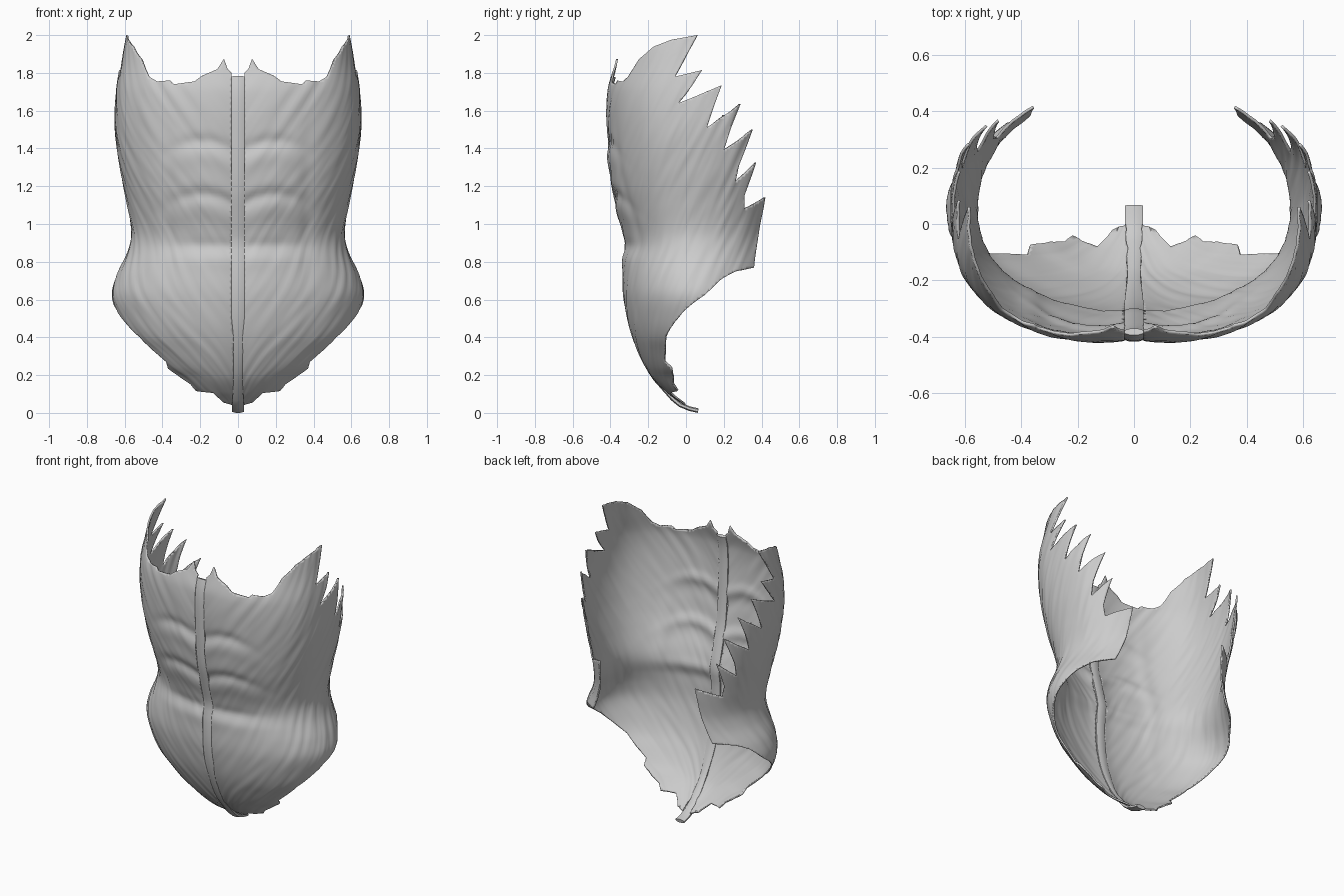
import bpy, bmesh, math
from mathutils import Vector, noise
from mathutils.geometry import delaunay_2d_cdt

cube = bpy.data.objects.get("Cube")
if cube:
    bpy.data.objects.remove(cube)

mat = bpy.data.materials.new("pale_grey")
mat.use_nodes = True
GREY = (0.6, 0.6, 0.6, 1)
mat.diffuse_color = GREY
mat.node_tree.nodes["Principled BSDF"].inputs["Base Color"].default_value = GREY

# Torso profiles by height: half width, front depth and squareness of the section
WIDTH = [(0, .08), (.06, .16), (.11, .255), (.19, .345), (.235, .417), (.33, .517), (.4, .585),
         (.5, .635), (.62, .667), (.72, .645), (.85, .585), (.95, .565), (1.1, .585), (1.3, .625),
         (1.5, .65), (1.7, .645), (1.9, .61), (2.02, .585)]
FRONT = [(0, .03), (.05, -.03), (.1, -.1), (.2, -.195), (.4, -.29), (.6, -.335), (.8, -.34),
         (.9, -.33), (1.05, -.365), (1.2, -.4), (1.45, -.42), (1.7, -.42), (1.85, -.38), (2.02, -.34)]
POWER = [(0, 2.1), (.6, 2.05), (.9, 2.1), (1.2, 2.3), (1.5, 2.5), (2.02, 2.7)]
MID, BACK = .05, .44
STRETCH, STEP = .6, .018


def curve(table, z):
    """Smooth interpolation through a (height, value) table."""
    z = min(max(z, table[0][0]), table[-1][0])
    i = next(k for k in range(len(table) - 1) if z <= table[k + 1][0])
    def slope(k):
        a, b = table[max(k - 1, 0)], table[min(k + 1, len(table) - 1)]
        return (b[1] - a[1]) / (b[0] - a[0])
    (z0, v0), (z1, v1) = table[i], table[i + 1]
    d = z1 - z0
    t = (z - z0) / d
    return ((1 + 2 * t) * (1 - t) ** 2 * v0 + t * (1 - t) ** 2 * d * slope(i)
            + t * t * (3 - 2 * t) * v1 - t * t * (1 - t) * d * slope(i + 1))


def other(v, z):
    n = curve(POWER, z)
    return max(0, 1 - abs(v) ** n) ** (1 / n)


def by_x(x, z):
    """Pattern point on the front half at a given x."""
    v = min(x / curve(WIDTH, z), 1)
    return Vector((math.atan2(v, other(v, z)) * STRETCH, z))


def by_y(y, z):
    """Pattern point at a given depth."""
    depth = MID - curve(FRONT, z) if y < MID else BACK
    v = max(-1, min(1, (MID - y) / depth))
    return Vector((math.atan2(other(v, z), v) * STRETCH, z))


def bump(v, centre, size):
    return math.exp(-((v - centre) / size) ** 2)


def relief(x, z, p):
    """Muscle segments, furrows and fine slanted fibres."""
    h = 0
    if p.x < .95:
        inner = 1 / (1 + math.exp((x - .3) / .045))
        arch = .05 * (1 - ((x - .2) / .17) ** 2)
        for level, depth, bend in ((.88, .008, .1), (1.11, .014, 1), (1.39, .012, 1)):
            line = level + arch * bend
            h -= depth * inner * bump(z, line, .035)
            h += depth * .5 * inner * bump(z, line - .08, .05)
        h -= .008 * bump(x, .37, .04) * bump(z, 1.05, .4) + .01 * bump(x, 0, .07)
    along, across = p.x * .55 + p.y * .83, p.y * .55 - p.x * .83
    return h + .005 * noise.noise(Vector((across * 28, along * 3, 0)))


def place(p):
    """Wrap a pattern point around the torso."""
    a, z = p.x / STRETCH, p.y
    s, c = math.sin(a), math.cos(a)
    n = curve(POWER, z)
    r = (abs(s) ** n + abs(c) ** n) ** (-1 / n)
    depth = MID - curve(FRONT, z) if c > 0 else BACK
    x, y = curve(WIDTH, z) * r * s, MID - depth * r * c
    h = relief(x, z, p)
    return Vector((max(x + h * s, .02), y - h * c, z))


def finish(ob):
    ob.data.materials.append(mat)
    bpy.context.view_layer.objects.active = ob
    ob.select_set(True)
    bpy.ops.object.shade_smooth_by_angle(angle=math.radians(50))
    ob.select_set(False)


# Outline of one half: midline, lower hem, back flap, teeth, top rim
corners = [by_x(.034 if z > 4 else .024, z / 10) for z in range(17, 0, -1)]
corners += [by_x(*q) for q in ((.03, .04), (.08, .055), (.13, .105), (.22, .115), (.25, .15),
                               (.3, .185), (.37, .235), (.38, .27), (.45, .33), (.52, .4),
                               (.6, .48), (.645, .545))]
corners += [by_y(*q) for q in ((.1, .625), (.19, .71), (.26, .75), (.36, .77), (.375, .89), (.42, 1.14),
                               (.31, 1.08), (.31, 1.15), (.37, 1.325), (.26, 1.22), (.28, 1.31),
                               (.355, 1.5), (.2, 1.39), (.24, 1.51), (.29, 1.635), (.11, 1.51), (.15, 1.63),
                               (.19, 1.735), (-.04, 1.64), (.03, 1.73), (.085, 1.815), (-.06, 1.78),
                               (0, 1.89), (.06, 2), (-.08, 1.975), (-.17, 1.94), (-.25, 1.87))]
corners += [by_x(*q) for q in ((.47, 1.78), (.43, 1.755), (.36, 1.76), (.34, 1.74), (.23, 1.755),
                               (.19, 1.785), (.11, 1.82), (.075, 1.875), (.055, 1.82), (.034, 1.8))]
rim = []
for a, b in zip(corners, corners[1:] + corners[:1]):
    n = max(1, round((b - a).length / STEP))
    rim += [a.lerp(b, k / n) for k in range(n)]
edges = [(k, (k + 1) % len(rim)) for k in range(len(rim))]
grid = [Vector(((i + .5 * (j % 2)) * STEP, j * STEP * .9))
        for j in range(1, 124) for i in range(1, 96)]
pattern, _, faces, *_ = delaunay_2d_cdt(rim + grid, edges, [], 1, 1e-5)

# Abdominal wall
bm = bmesh.new()
verts = [bm.verts.new(place(p)) for p in pattern]
for f in faces:
    bm.faces.new([verts[k] for k in f])
bmesh.ops.delete(bm, geom=[v for v in bm.verts if not v.link_faces], context='VERTS')
mesh = bpy.data.meshes.new("abdominal_wall")
bm.to_mesh(mesh)
bm.free()
wall = bpy.data.objects.new("abdominal_wall", mesh)
bpy.context.collection.objects.link(wall)
finish(wall)
wall.modifiers.new("mirror", 'MIRROR').use_mirror_merge = False
solid = wall.modifiers.new("thickness", 'SOLIDIFY')
solid.thickness, solid.offset = .01, -1

# Midline band, narrow near the bottom, with a tail curling back
path = [(curve(FRONT, z) + .018, z) for z in [1.78 - .04 * k for k in range(41)]]
path += [(-.07, .075), (-.03, .042), (.02, .022), (.065, .012)]
bm = bmesh.new()
rings = []
for k, (y, z) in enumerate(path):
    a, b = path[max(k - 1, 0)], path[min(k + 1, len(path) - 1)]
    t = Vector((0, b[0] - a[0], b[1] - a[1])).normalized()
    out = Vector((0, t.z, -t.y))
    half = .034 - .011 * bump(z, .2, .14)
    rings.append([bm.verts.new(Vector((half * sx, y, z)) + out * d)
                  for sx, d in ((-1, -.006), (-.4, -.012), (.4, -.012), (1, -.006),
                                (1, .006), (.4, .012), (-.4, .012), (-1, .006))])
for r, q in zip(rings, rings[1:]):
    for i in range(8):
        bm.faces.new((r[i], r[(i + 1) % 8], q[(i + 1) % 8], q[i]))
bm.faces.new(rings[0])
bm.faces.new(rings[-1])
bmesh.ops.recalc_face_normals(bm, faces=bm.faces)
mesh = bpy.data.meshes.new("midline_band")
bm.to_mesh(mesh)
bm.free()
band = bpy.data.objects.new("midline_band", mesh)
bpy.context.collection.objects.link(band)
finish(band)
